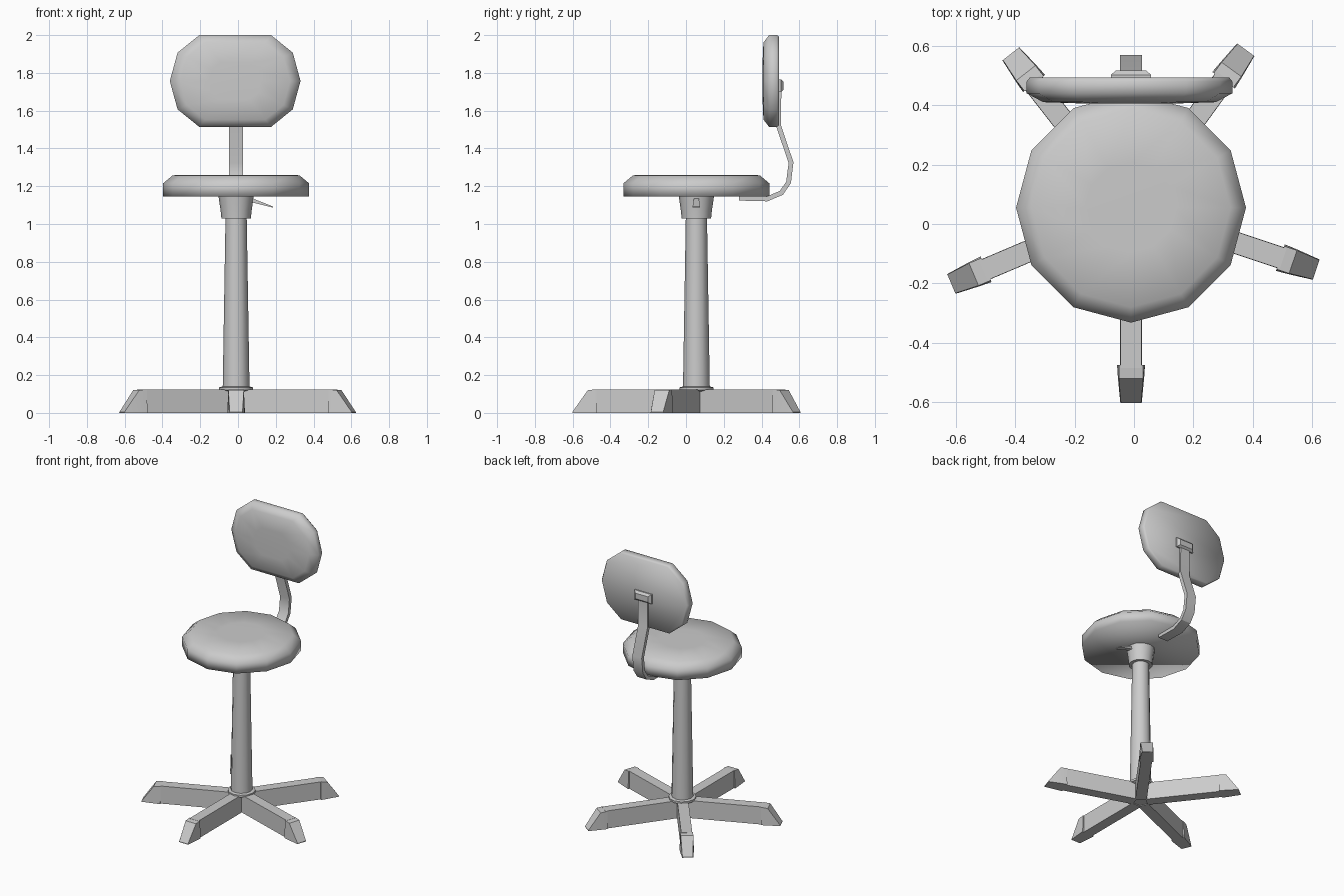
import bpy, bmesh
from math import sin, cos, radians, tau
from mathutils import Matrix, Vector

cube = bpy.data.objects.get("Cube")
if cube:
    bpy.data.objects.remove(cube, do_unlink=True)

CX, CY = -0.01, 0.055  # pedestal axis

grey = bpy.data.materials.new("plain grey")
grey.use_nodes = True
grey.diffuse_color = (0.6, 0.6, 0.6, 1)
grey.node_tree.nodes["Principled BSDF"].inputs["Base Color"].default_value = (0.6, 0.6, 0.6, 1)


def loft(name, rings, angle=35, matrix=None):
    """Skin a row of equal-length point rings and cap both ends."""
    bm = bmesh.new()
    loops = [[bm.verts.new(p) for p in ring] for ring in rings]
    n = len(rings[0])
    for a, b in zip(loops, loops[1:]):
        for i in range(n):
            j = (i + 1) % n
            bm.faces.new((a[i], a[j], b[j], b[i]))
    bm.faces.new(loops[0])
    bm.faces.new(loops[-1])
    if matrix:
        bm.transform(matrix)
    bmesh.ops.recalc_face_normals(bm, faces=bm.faces)
    mesh = bpy.data.meshes.new(name)
    bm.to_mesh(mesh)
    bm.free()
    mesh.materials.append(grey)
    obj = bpy.data.objects.new(name, mesh)
    bpy.context.collection.objects.link(obj)
    bpy.ops.object.select_all(action="DESELECT")
    obj.select_set(True)
    bpy.context.view_layer.objects.active = obj
    if angle:
        bpy.ops.object.shade_smooth_by_angle(angle=radians(angle))
    else:
        bpy.ops.object.shade_smooth()
    return obj


def turned(name, profile, sides, angle=35):
    """Round part on the pedestal axis from (radius, height) pairs."""
    rings = [[(CX + r * cos(tau * i / sides), CY + r * sin(tau * i / sides), z)
              for i in range(sides)] for r, z in profile]
    return loft(name, rings, angle)


# Pedestal and seat
turned("base_hub", [(0.06, 0.005), (0.06, 0.11), (0.09, 0.12), (0.09, 0.135), (0.07, 0.14)], 12)
turned("column", [(0.071, 0.13), (0.056, 1.04)], 12)
turned("seat_cup", [(0.078, 1.03), (0.082, 1.07), (0.093, 1.145)], 12)
turned("seat", [(0.387, 1.145), (0.387, 1.215), (0.335, 1.258), (0.15, 1.26)], 12, 0)

# Five legs, each a straight arm with a flared sloping foot
def section(r, bottom, top, z):
    return [(r, -bottom, 0), (r, bottom, 0), (r, top, z), (r, -top, z)]

for k, heading in enumerate((203, 270, 341.5, 54, 128)):
    m = Matrix.Translation((CX, CY, 0)) @ Matrix.Rotation(radians(heading), 4, "Z")
    loft(f"leg_{k + 1}", [section(0.04, 0.037, 0.036, 0.125),
                          section(0.54, 0.037, 0.036, 0.125)], 30, m)
    loft(f"foot_{k + 1}", [section(0.53, 0.047, 0.041, 0.125),
                           section(0.575, 0.044, 0.041, 0.12),
                           section(0.657, 0.036, 0.034, 0.004)], 30, m)

# Backrest: ten-sided cushion with a rounded front
right_half = [(0.19, -0.243), (0.305, -0.15), (0.346, 0), (0.305, 0.15), (0.19, 0.243)]
outline = right_half + [(-x, -z) for x, z in right_half]
loft("backrest", [[(-0.015 + x * s, y, 1.757 + z * s) for x, z in outline]
                  for s, y in ((0.97, 0.493), (1, 0.48), (1, 0.44), (0.84, 0.41), (0.4, 0.405))], 0)

# Curved support bar swept along its side path
path = [Vector(p) for p in ((0.28, 1.137), (0.43, 1.133), (0.505, 1.165), (0.543, 1.22),
                            (0.556, 1.325), (0.49, 1.52), (0.492, 1.74))]
rings = []
for i, p in enumerate(path):
    d = (path[min(i + 1, len(path) - 1)] - path[max(i - 1, 0)]).normalized() * 0.013
    a, b = p + Vector((-d.y, d.x)), p - Vector((-d.y, d.x))
    rings.append([(CX + sx * 0.037, q.x, q.y) for sx, q in ((-1, a), (1, a), (1, b), (-1, b))])
loft("support_bar", rings, 30)


# Bracket that clamps the bar to the backrest
def plate(y, w, h):
    return [(CX + sx * w, y, 1.732 + sz * h) for sx, sz in ((-1, -1), (1, -1), (1, 1), (-1, 1))]

loft("bracket", [plate(0.485, 0.068, 0.034), plate(0.502, 0.068, 0.034), plate(0.517, 0.05, 0.02)], 20)

# Tapered height lever under the seat
loft("height_lever", [[(x, CY + sy * w, z + sz * t) for sy, sz in ((-1, -1), (1, -1), (1, 1), (-1, 1))]
                      for x, z, w, t in ((0.06, 1.13, 0.012, 0.012), (0.185, 1.09, 0.02, 0.003))], 30)
